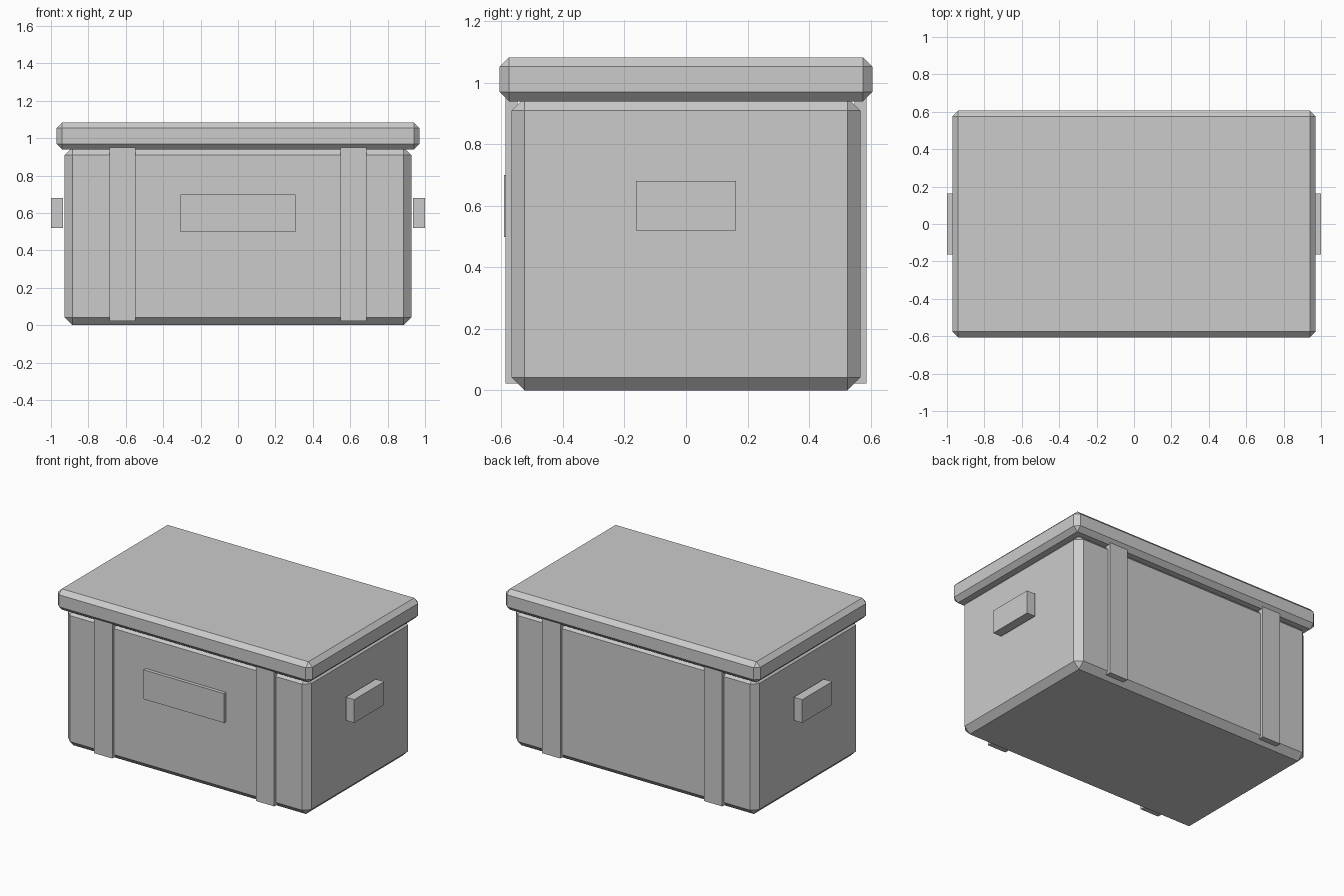
import bpy

default = bpy.data.objects.get("Cube")
if default:
    bpy.data.objects.remove(default, do_unlink=True)

# Single plain grey
GREY = (0.6, 0.6, 0.6, 1.0)
grey = bpy.data.materials.new("plain_grey")
grey.use_nodes = True
grey.diffuse_color = GREY
grey.node_tree.nodes["Principled BSDF"].inputs["Base Color"].default_value = GREY


def box(name, low, high, chamfer=0):
    """Box between two corners, with an optional one-segment chamfer."""
    bpy.ops.mesh.primitive_cube_add(
        size=1, location=[(a + b) / 2 for a, b in zip(low, high)])
    obj = bpy.context.object
    obj.name = name
    obj.scale = [b - a for a, b in zip(low, high)]
    bpy.ops.object.transform_apply(location=False, rotation=False, scale=True)
    obj.data.materials.append(grey)
    if chamfer:
        mod = obj.modifiers.new("chamfer", "BEVEL")
        mod.width = chamfer
        mod.segments = 1
        mod.limit_method = "NONE"
    return obj


# Chest body and overhanging lid
box("chest_body", (-0.927, -0.567, 0), (0.927, 0.567, 0.952), chamfer=0.042)
box("lid", (-0.97, -0.606, 0.94), (0.97, 0.606, 1.083), chamfer=0.03)

# Vertical straps, two on the front and two on the back
for face, y0, y1 in (("front", -0.587, -0.547), ("back", 0.547, 0.587)):
    for side, x in (("right", -0.617), ("left", 0.617)):
        box(f"{face}_strap_{side}", (x - 0.07, y0, 0.023), (x + 0.07, y1, 0.96))

# Label plate on the front
box("front_plate", (-0.307, -0.591, 0.498), (0.307, -0.56, 0.7))

# Block handles, standing just clear of the ends
for side, x0, x1 in (("right", -1, -0.936), ("left", 0.936, 1)):
    box(f"handle_{side}", (x0, -0.163, 0.52), (x1, 0.163, 0.68))
